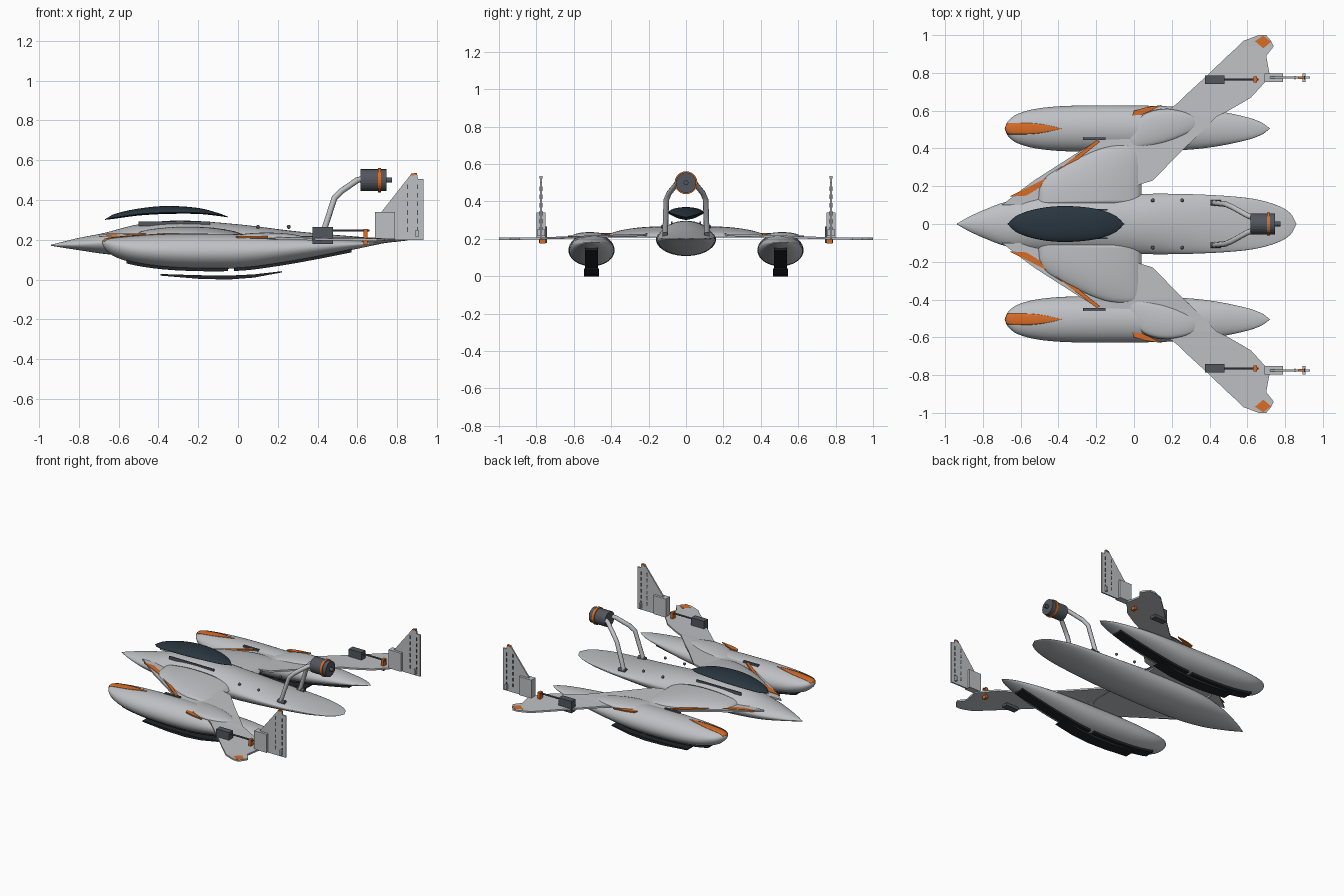
import bpy, bmesh, math
from mathutils import Matrix, Vector

if "Cube" in bpy.data.objects:
    bpy.data.objects.remove(bpy.data.objects["Cube"])


def material(name, r, g, b):
    m = bpy.data.materials.new(name)
    m.use_nodes = True
    m.diffuse_color = (r, g, b, 1)
    m.node_tree.nodes["Principled BSDF"].inputs["Base Color"].default_value = (r, g, b, 1)
    return m


GREY = material("light grey", .52, .53, .55)
ORANGE = material("orange", .68, .15, .02)
GLASS = material("dark blue glass", .022, .036, .05)
BLACK = material("black", .015, .017, .02)
STEEL = material("dark steel", .085, .095, .11)


def finish(name, bm, mat, mirror=False, smooth=False):
    bmesh.ops.remove_doubles(bm, verts=bm.verts, dist=1e-5)
    bmesh.ops.recalc_face_normals(bm, faces=bm.faces)
    me = bpy.data.meshes.new(name)
    bm.to_mesh(me)
    bm.free()
    me.materials.append(mat)
    for p in me.polygons:
        p.use_smooth = smooth
    ob = bpy.data.objects.new(name, me)
    bpy.context.collection.objects.link(ob)
    if mirror:
        add_mirror(ob)
    return ob


def add_mirror(ob):
    m = ob.modifiers.new("Mirror", 'MIRROR')
    m.use_axis = (False, True, False)
    m.use_clip = False
    m.use_mirror_merge = False


def curve_at(rows, x):
    """Smooth interpolation of rows (x, a, b, ...) at x."""
    n = len(rows)
    x = min(max(x, rows[0][0]), rows[-1][0])
    i = next(k for k in range(n - 1) if x <= rows[k + 1][0])

    def slope(k, c):
        a, b = rows[max(k - 1, 0)], rows[min(k + 1, n - 1)]
        return (b[c] - a[c]) / (b[0] - a[0])
    h = rows[i + 1][0] - rows[i][0]
    t = (x - rows[i][0]) / h
    out = []
    for c in range(1, len(rows[0])):
        p, q = rows[i][c], rows[i + 1][c]
        out.append(p * (1 + 2 * t) * (1 - t) ** 2 + slope(i, c) * h * t * (1 - t) ** 2
                   + q * t * t * (3 - 2 * t) + slope(i + 1, c) * h * t * t * (t - 1))
    return out


def surface(u, v, f, bm, nu, nv):
    """Grid of quads over f(u, v)."""
    g = [[bm.verts.new(f(u[0] + (u[1] - u[0]) * i / nu, v[0] + (v[1] - v[0]) * j / nv))
          for j in range(nv + 1)] for i in range(nu + 1)]
    for i in range(nu):
        for j in range(nv):
            bm.faces.new((g[i][j], g[i + 1][j], g[i + 1][j + 1], g[i][j + 1]))


def ease(rows, u):
    a, b = rows[0][0], rows[-1][0]
    return a + (b - a) * (1 - math.cos(math.pi * u)) / 2


def loft(name, rows, y0, mat, mirror=False, power=1.0):
    """Closed body from rows (x, half width, low, edge, top)."""
    def f(u, v):
        x = ease(rows, u)
        w, low, edge, top = curve_at(rows, x)
        c, s = math.cos(v), math.sin(v)
        z = edge + (top - edge) * s ** power if s > 0 else edge + (edge - low) * s
        return (x, y0 + max(w, 0) * c, z)
    bm = bmesh.new()
    surface((0, 1), (0, 2 * math.pi), f, bm, 56, 40)
    return finish(name, bm, mat, mirror, True)


def patch(name, f, mat, nu=30, nv=12, thick=.005):
    """Curved mirrored plate."""
    bm = bmesh.new()
    surface((0, 1), (0, 1), f, bm, nu, nv)
    ob = finish(name, bm, mat, False, True)
    if ob.data.polygons[len(ob.data.polygons) // 2].normal.z < 0:
        ob.data.flip_normals()
    s = ob.modifiers.new("Thickness", 'SOLIDIFY')
    s.thickness, s.offset = thick, -1
    add_mirror(ob)
    return ob


def prism(name, pts, lo, hi, mat, axis='Y'):
    """Outline in xz (axis Y) or xy (axis Z), extruded from lo to hi."""
    bm = bmesh.new()
    place = (lambda p, d: (p[0], d, p[1])) if axis == 'Y' else (lambda p, d: (p[0], p[1], d))
    rings = [[bm.verts.new(place(p, d)) for p in pts] for d in (lo, hi)]
    for r in rings:
        bm.faces.new(r)
    for i in range(len(pts)):
        j = (i + 1) % len(pts)
        bm.faces.new((rings[0][i], rings[0][j], rings[1][j], rings[1][i]))
    return finish(name, bm, mat, True)


def box(name, x, y, z, mat):
    return prism(name, [(x[0], z[0]), (x[1], z[0]), (x[1], z[1]), (x[0], z[1])], y[0], y[1], mat)


def rod(name, a, b, r, mat, mirror=False, sides=24):
    a, b = Vector(a), Vector(b)
    bm = bmesh.new()
    turn = (b - a).to_track_quat('Z', 'Y').to_matrix().to_4x4()
    bmesh.ops.create_cone(bm, cap_ends=True, segments=sides, radius1=r, radius2=r,
                          depth=(b - a).length, matrix=Matrix.Translation((a + b) / 2) @ turn)
    return finish(name, bm, mat, mirror)


# Hull, floating canopy and cockpit rails
loft("hull", [(-.94, 0, .17, .172, .175), (-.88, .035, .16, .175, .19), (-.8, .072, .148, .178, .21),
              (-.68, .117, .13, .185, .233), (-.5, .15, .115, .192, .278), (-.3, .16, .11, .197, .297),
              (0, .16, .11, .2, .278), (.3, .158, .13, .2, .242), (.6, .138, .162, .2, .216),
              (.75, .102, .185, .2, .207), (.83, .055, .194, .2, .203), (.86, 0, .199, .2, .2)],
     0, GREY, power=1.2)
loft("canopy", [(-.67, 0, .3, .302, .303), (-.62, .045, .306, .312, .33), (-.5, .083, .322, .33, .357),
                (-.36, .095, .33, .338, .37), (-.2, .08, .33, .337, .36), (-.1, .045, .32, .326, .335),
                (-.05, 0, .313, .315, .316)], 0, GLASS)
box("cockpit_rails", (-.5, -.14), (.072, .08), (.27, .292), STEEL)

# Side pods with orange noses
POD = [(-.685, 0, .185, .187, .19), (-.67, .036, .155, .18, .203), (-.62, .076, .115, .17, .212),
       (-.5, .108, .08, .15, .222), (-.3, .122, .058, .14, .23), (0, .122, .056, .14, .228),
       (.2, .117, .08, .15, .222), (.4, .1, .115, .165, .212), (.6, .06, .155, .178, .195),
       (.68, .03, .172, .18, .188), (.72, 0, .18, .181, .182)]
loft("pods", POD, .505, GREY, True)


def pod_nose(u, v):
    x = -.684 + .304 * u
    w, low, edge, top = curve_at(POD, x)
    half = min(.03 * math.cos(max(u - .35, 0) / .65 * math.pi / 2), w * .9)
    y = half * (2 * v - 1)
    return (x, .505 + y, edge + (top - edge) * math.sqrt(max(0, 1 - (y / max(w, .001)) ** 2)) + .003)


patch("pod_nose_marks", pod_nose, ORANGE, 24, 6)


# Dark skids under the pods
def keel(name, x0, x1):
    xs = [x0 + (x1 - x0) * i / 14 for i in range(15)]
    low = [curve_at(POD, x)[1] for x in xs]
    prism(name, [(x, z - .012) for x, z in zip(xs, low)]
          + [(x, z + .015) for x, z in reversed(list(zip(xs, low)))], .47, .54, BLACK)


keel("front_keels", -.56, -.05)
keel("rear_keels", -.02, .57)
SKID = [(-.39, .02, .028), (-.2, .004, .022), (-.05, .0, .02), (.08, .01, .026), (.22, .036, .042)]
prism("lower_skids", [r[:2] for r in SKID] + [(r[0], r[2]) for r in reversed(SKID)], .465, .545, BLACK)

# Thin wings from spanwise rows (y, leading x, trailing x, z)
WING = [(.1, -.7, 0, .222), (.2, -.57, 0, .222), (.23, -.53, .1, .221), (.39, -.28, .255, .216),
        (.45, -.17, .32, .213), (.5, -.02, .37, .212), (.57, .12, .44, .21), (.6, .18, .5, .208),
        (.64, .23, .57, .207), (.67, .26, .62, .206), (.78, .38, .72, .203), (.89, .495, .7, .201),
        (.94, .55, .74, .2), (.97, .58, .725, .2), (1, .66, .7, .2)]
bm = bmesh.new()
rings = [[bm.verts.new((x, y, z + d)) for x, d in ((a, -.006), (b, -.006), (b, .006), (a, .006))]
         for y, a, b, z in WING]
for p, q in zip(rings, rings[1:]):
    for i in range(4):
        bm.faces.new((p[i], p[(i + 1) % 4], q[(i + 1) % 4], q[i]))
bm.faces.new(rings[0])
bm.faces.new(rings[-1])
finish("wings", bm, GREY, True)

# Raised wing root fairings
ROOT = [(-.52, .17, .0), (-.49, .235, .03), (-.42, .29, .045), (-.3, .355, .055), (-.15, .415, .052),
        (-.03, .425, .035), (.02, .4, .018), (.04, .33, 0)]


def root_fairing(u, v):
    x = ease(ROOT, u)
    yhi, h = curve_at(ROOT, x)
    return (x, .11 + (yhi - .11) * v, .211 + max(h, 0) * math.sqrt(max(0, 1 - v ** 2.4)))


patch("wing_root_fairings", root_fairing, GREY, 36, 18)

# Fairings where the wings cross the pods
CROSS = [(-.04, .45, .45, 0), (-.01, .405, .52, .012), (.06, .405, .585, .022), (.16, .425, .61, .025),
         (.25, .46, .6, .02), (.31, .495, .575, .01), (.34, .53, .54, 0)]


def pod_fairing(u, v):
    x = ease(CROSS, u)
    ylo, yhi, h = curve_at(CROSS, x)
    return (x, ylo + (yhi - ylo) * v, .211 + max(h, 0) * math.sqrt(max(0, 1 - (2 * v - 1) ** 2)))


patch("pod_fairings", pod_fairing, GREY, 24, 16)

# Orange markings
prism("leading_edge_marks", [(-.66, .145), (-.57, .15), (-.43, .235), (-.18, .435), (-.195, .447), (-.45, .25)],
      .222, .231, ORANGE, 'Z')
prism("fairing_marks", [(-.01, .575), (.04, .577), (.15, .63), (.06, .617), (.0, .6)], .21, .219, ORANGE, 'Z')
prism("wing_tip_marks", [(.64, .968), (.685, .997), (.725, .965), (.685, .93)], .199, .208, ORANGE, 'Z')

# Wing equipment: vents, actuators and tail fins
box("wing_vents", (-.27, -.15), (.445, .46), (.215, .232), STEEL)
box("actuator_boxes", (.375, .478), (.742, .787), (.178, .265), STEEL)
rod("actuator_rods", (.47, .765, .247), (.66, .765, .247), .006, STEEL, True, 10)
box("actuator_brackets", (.632, .652), (.75, .782), (.175, .255), ORANGE)
prism("fins", [(.69, .25), (.79, .25), (.79, .2), (.932, .2), (.932, .505), (.905, .505), (.9, .535),
               (.87, .53), (.69, .3)], .77, .78, GREY)
box("fin_housings", (.69, .79), (.752, .798), (.205, .34), GREY)
box("fin_hinges", (.893, .907), (.753, .797), (.215, .25), GREY)
prism("fin_tips", [(.872, .522), (.898, .527), (.897, .537), (.87, .532)], .768, .782, ORANGE)
for i in range(6):
    z = .24 + .043 * i
    box("fin_front_slot", (.849, .855), (.766, .784), (z, z + .024), STEEL)
    box("fin_rear_slot", (.9, .906), (.766, .784), (z, z + .024), STEEL)

# Raised engine on two bent arms
rod("engine", (.617, 0, .5), (.747, 0, .5), .055, STEEL)
rod("engine_band", (.703, 0, .5), (.72, 0, .5), .061, ORANGE)
rod("engine_shaft", (.74, 0, .5), (.775, 0, .5), .013, STEEL)
ARM = [(.42, .112, .21), (.485, .105, .41), (.52, .09, .445), (.6, .045, .5), (.64, .03, .51)]
cu = bpy.data.curves.new("engine_arms", 'CURVE')
cu.dimensions = '3D'
cu.bevel_depth, cu.bevel_resolution, cu.use_fill_caps = .015, 2, True
sp = cu.splines.new('POLY')
sp.points.add(len(ARM) - 1)
for p, co in zip(sp.points, ARM):
    p.co = (*co, 1)
cu.materials.append(GREY)
arms = bpy.data.objects.new("engine_arms", cu)
bpy.context.collection.objects.link(arms)
add_mirror(arms)
rod("arm_bases", (.405, .112, .222), (.46, .112, .222), .015, STEEL, True, 12)

# Deck studs
for x in (.1, .255):
    bm = bmesh.new()
    bmesh.ops.create_uvsphere(bm, u_segments=12, v_segments=8, radius=.01,
                              matrix=Matrix.Translation((x, .125, .265)))
    finish("deck_studs", bm, STEEL, True, True)
